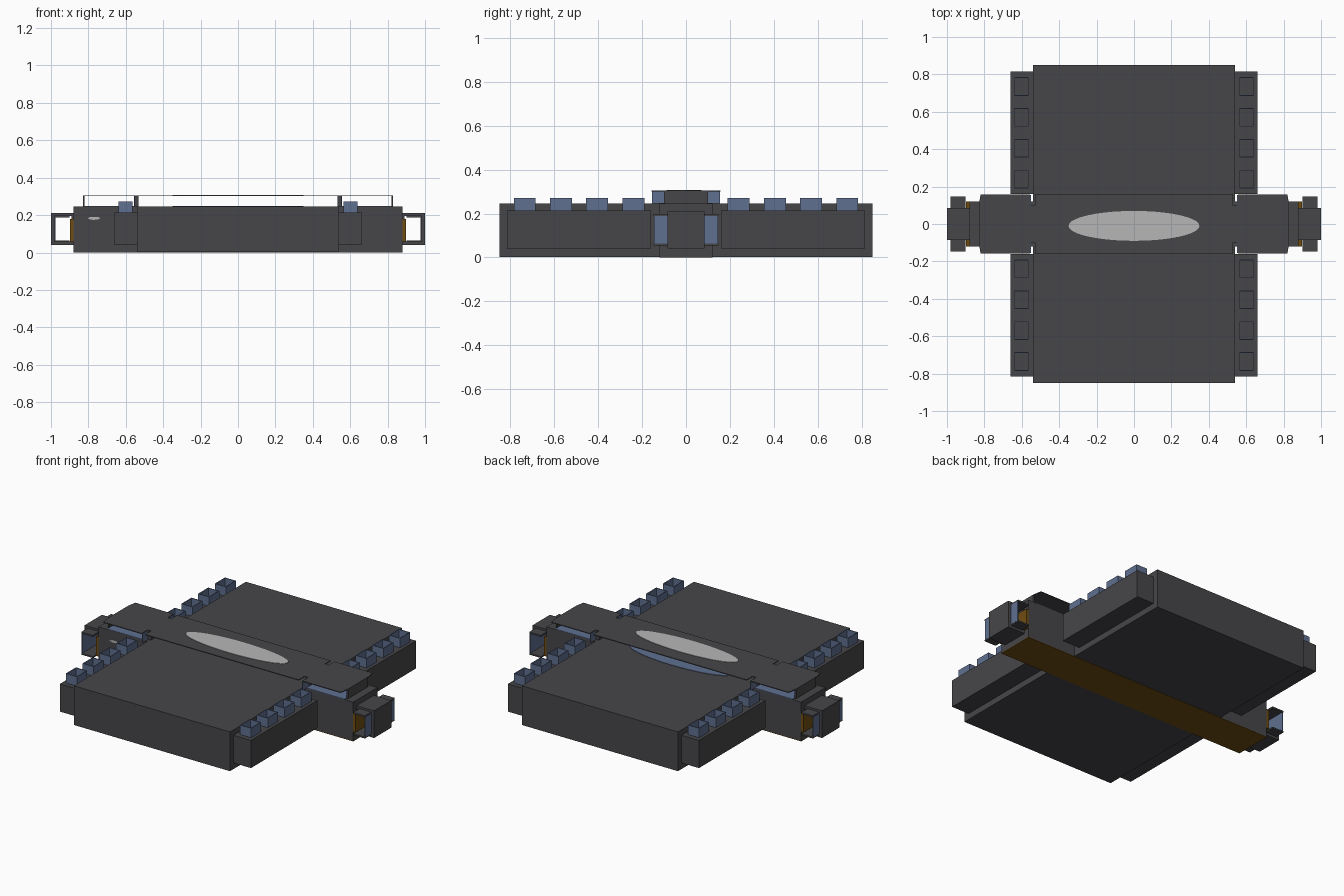
import bpy, bmesh, math

if "Cube" in bpy.data.objects:
    bpy.data.objects.remove(bpy.data.objects["Cube"])


def mat(name, rgb):
    m = bpy.data.materials.new(name)
    m.diffuse_color = (*rgb, 1)
    m.use_nodes = True
    m.node_tree.nodes["Principled BSDF"].inputs["Base Color"].default_value = m.diffuse_color
    return m


DARK = mat("dark_grey", (0.062, 0.062, 0.068))
BLUE = mat("slate_blue", (0.115, 0.16, 0.28))
AMBER = mat("dark_amber", (0.16, 0.075, 0.006))
PALE = mat("pale_grey", (0.47, 0.47, 0.47))


def finish(bm, name, m):
    bmesh.ops.recalc_face_normals(bm, faces=bm.faces)
    me = bpy.data.meshes.new(name)
    bm.to_mesh(me)
    bm.free()
    me.materials.append(m)
    ob = bpy.data.objects.new(name, me)
    bpy.context.collection.objects.link(ob)
    return ob


def boxes(name, m, *ranges):
    """One object of boxes, each given as x0, x1, y0, y1, z0, z1."""
    bm = bmesh.new()
    for x0, x1, y0, y1, z0, z1 in ranges:
        for v in bmesh.ops.create_cube(bm, size=1)["verts"]:
            v.co = ((x0 + x1) / 2 + v.co.x * (x1 - x0),
                    (y0 + y1) / 2 + v.co.y * (y1 - y0),
                    (z0 + z1) / 2 + v.co.z * (z1 - z0))
    return finish(bm, name, m)


def prism(name, m, pts, z0, z1):
    """Flat outline in x, y pulled up from z0 to z1."""
    bm = bmesh.new()
    f = bm.faces.new([bm.verts.new((x, y, z0)) for x, y in pts])
    up = bmesh.ops.extrude_face_region(bm, geom=[f])["geom"]
    bmesh.ops.translate(bm, vec=(0, 0, z1 - z0),
                        verts=[v for v in up if isinstance(v, bmesh.types.BMVert)])
    return finish(bm, name, m)


def oval(rx, ry, cx=0, cy=0, n=40):
    return [(cx + rx * math.cos(2 * math.pi * i / n),
             cy + ry * math.sin(2 * math.pi * i / n)) for i in range(n)]


def mx(b, s):
    return (min(s * b[0], s * b[1]), max(s * b[0], s * b[1]), *b[2:])


# Main slab, crossing spine and coloured belly strip
boxes("main_hull", DARK, (-.54, .54, -.85, .85, .002, .247))
boxes("cross_spine", DARK, (-.88, .88, -.12, .12, .003, .245))
boxes("belly_strip", AMBER, (-.88, .88, -.12, .12, 0, .004))

# Raised thin deck with edge notches
quarter = [(.83, .1), (.82, .158), (.555, .158), (.555, .1), (.53, .1), (.53, .158)]
right = [(x, -y) for x, y in reversed(quarter)] + quarter
left = [(-x, -y) for x, y in right]
prism("raised_deck", DARK, right + left, .301, .306)
prism("deck_emblem", PALE, oval(.35, .08, 0, -.01), .3055, .3085)
prism("under_deck_oval", BLUE, oval(.35, .09, 0, .05), .247, .25)

# Small oval marking on the front of the spine
mark = prism("front_marking", PALE, oval(.032, .008, n=24), 0, .003)
mark.rotation_euler = (math.pi / 2, 0, 0)
mark.location = (-.77, -.12, .183)

for s, side in ((1, "right"), (-1, "left")):
    # Deck supports and the floor beneath the deck ends
    boxes(side + "_deck_posts", DARK,
          mx((.82, .83, -.1, .1, .24, .303), s), mx((.533, .555, -.1, .1, .24, .303), s))
    boxes(side + "_notch_walls", BLUE,
          mx((.552, .556, .1, .155, .245, .302), s),
          mx((.552, .556, -.155, -.1, .245, .302), s))
    boxes(side + "_under_deck_floor", BLUE, mx((.556, .82, -.12, .12, .244, .248), s))

    # Square end bracket, open from front to back
    boxes(side + "_end_bracket", DARK,
          mx((.88, .89, -.085, .085, .04, .21), s), mx((.98, 1, -.085, .085, .04, .21), s),
          mx((.89, .98, -.085, .085, .04, .06), s), mx((.89, .98, -.085, .085, .195, .21), s))
    # Duct through the bracket
    boxes(side + "_duct_plates", DARK,
          mx((.9, .98, -.147, .147, .055, .064), s), mx((.9, .98, -.147, .147, .187, .197), s))
    boxes(side + "_duct_wall", BLUE, mx((.975, .981, -.145, .145, .063, .188), s))
    boxes(side + "_duct_panel", AMBER, mx((.88, .897, -.12, .12, .06, .18), s))

    # Side pods with rows of open square sockets
    for t, end in ((1, "back"), (-1, "front")):
        ya, yb = sorted((t * .16, t * .815))
        boxes(f"{side}_{end}_pod", DARK, mx((.535, .66, ya, yb, .04, .213), s))
        walls = []
        for cy in (.24, .405, .57, .735):
            y = t * cy
            for w in ((.563, .568, y - .05, y + .05), (.635, .64, y - .05, y + .05),
                      (.568, .635, y - .05, y - .045), (.568, .635, y + .045, y + .05)):
                walls.append(mx((*w, .208, .272), s))
        boxes(f"{side}_{end}_sockets", BLUE, *walls)
